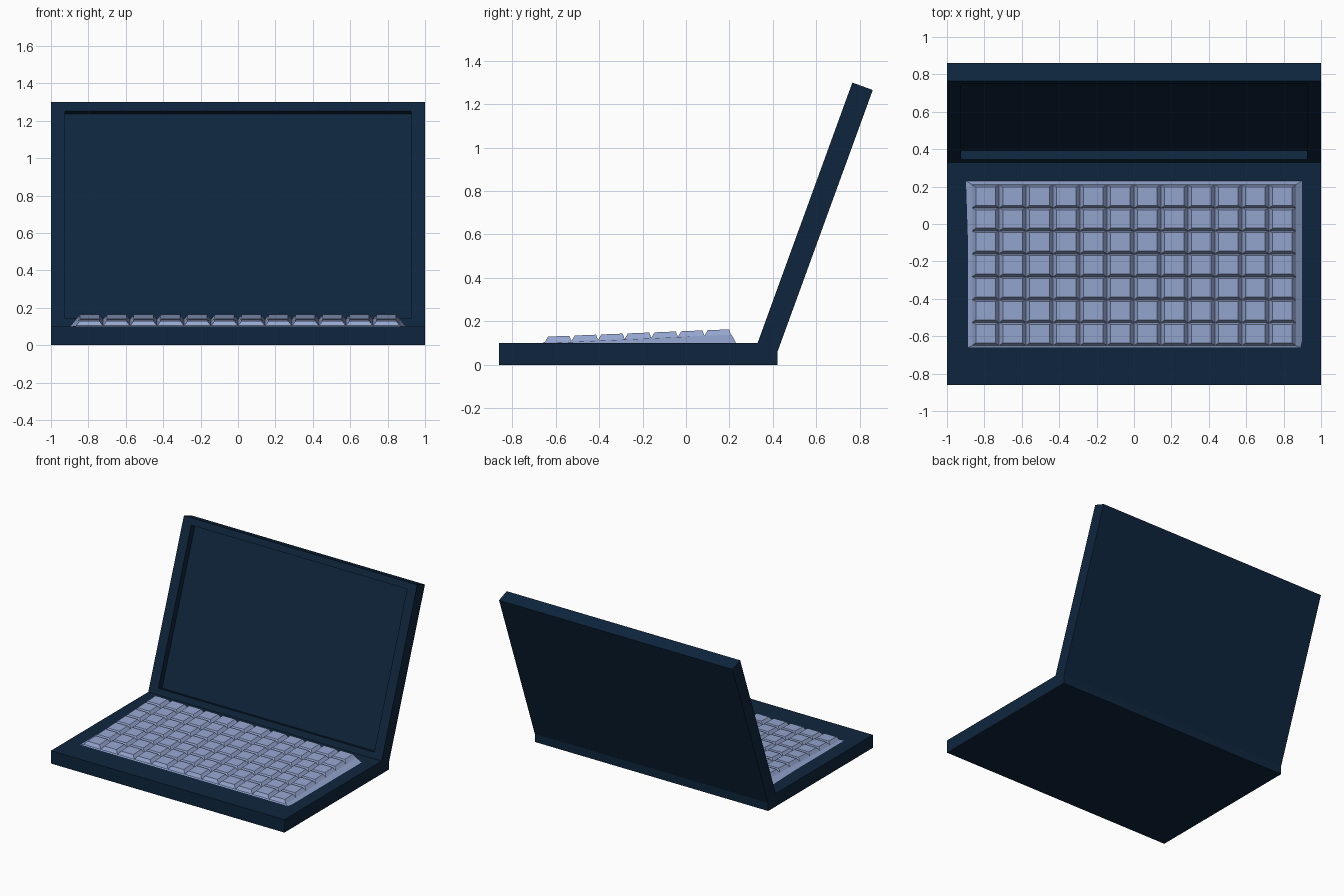
import bpy, bmesh, math
from mathutils import Matrix, Vector

if "Cube" in bpy.data.objects:
    bpy.data.objects.remove(bpy.data.objects["Cube"])


def material(name, rgb):
    m = bpy.data.materials.new(name)
    m.diffuse_color = (*rgb, 1.0)
    m.use_nodes = True
    m.node_tree.nodes["Principled BSDF"].inputs["Base Color"].default_value = m.diffuse_color
    return m


navy = material("navy_casing", (0.0045, 0.019, 0.047))
pale = material("pale_blue_keys", (0.30, 0.38, 0.63))


def add_frustum(bm, bottom, top):
    """Box-like solid from two matching rings of four points."""
    b = [bm.verts.new(p) for p in bottom]
    t = [bm.verts.new(p) for p in top]
    bm.faces.new(b[::-1])
    top_face = bm.faces.new(t)
    for i in range(4):
        j = (i + 1) % 4
        bm.faces.new((b[i], b[j], t[j], t[i]))
    return top_face


def rect(x0, x1, y0, y1, z):
    """Rectangle ring; z is a height or a function of y."""
    h = z if callable(z) else (lambda y: z)
    return [Vector((x, y, h(y))) for x, y in ((x0, y0), (x1, y0), (x1, y1), (x0, y1))]


def finish(bm, name, mat):
    bmesh.ops.recalc_face_normals(bm, faces=bm.faces)
    me = bpy.data.meshes.new(name)
    bm.to_mesh(me)
    bm.free()
    me.materials.append(mat)
    ob = bpy.data.objects.new(name, me)
    bpy.context.collection.objects.link(ob)
    return ob


# Lower casing
bm = bmesh.new()
add_frustum(bm, rect(-1, 1, -0.86, 0.422, 0), rect(-1, 1, -0.86, 0.422, 0.1))
finish(bm, "base_casing", navy)

# Lid: slab lying flat with a recessed screen, then tilted up around its back hinge edge
LENGTH, THICK, DEPTH = 1.28, 0.1, 0.05
bm = bmesh.new()
front = add_frustum(bm, rect(-1, 1, 0, LENGTH, 0), rect(-1, 1, 0, LENGTH, THICK))
bm.faces.remove(front)
bm.verts.ensure_lookup_table()
outer = list(bm.verts)[4:8]
rim = [bm.verts.new(p) for p in rect(-0.925, 0.925, 0.05, LENGTH - 0.05, THICK)]
floor = [bm.verts.new(p) for p in rect(-0.925, 0.925, 0.05, LENGTH - 0.05, THICK - DEPTH)]
for i in range(4):
    j = (i + 1) % 4
    bm.faces.new((outer[i], outer[j], rim[j], rim[i]))
    bm.faces.new((rim[i], rim[j], floor[j], floor[i]))
bm.faces.new(floor)
tilt = Matrix.Translation((0, 0.422, 0.062)) @ Matrix.Rotation(math.radians(70), 4, 'X')
bmesh.ops.transform(bm, matrix=tilt, verts=bm.verts)
finish(bm, "screen_lid", navy)


# Keyboard bed: a wedge rising to the back
def bed_height(y):
    return 0.104 + (y + 0.65) * 0.04


bm = bmesh.new()
add_frustum(bm, rect(-0.9, 0.9, -0.665, 0.232, 0.098),
            rect(-0.866, 0.866, -0.652, 0.21, bed_height))
finish(bm, "keyboard_bed", pale)

# Keys: rows of tapered caps following the slope
COLS, ROWS, PX, PY = 12, 7, 0.1443, 0.1225
bm = bmesh.new()
for c in range(COLS):
    for r in range(ROWS):
        x0, y0 = -0.866 + c * PX, -0.65 + r * PY
        x1, y1 = x0 + PX, y0 + PY
        add_frustum(bm, rect(x0, x1, y0, y1, bed_height),
                    rect(x0 + 0.02, x1 - 0.02, y0 + 0.015, y1 - 0.009,
                         lambda y: bed_height(y) + 0.025))
finish(bm, "keys", pale)
